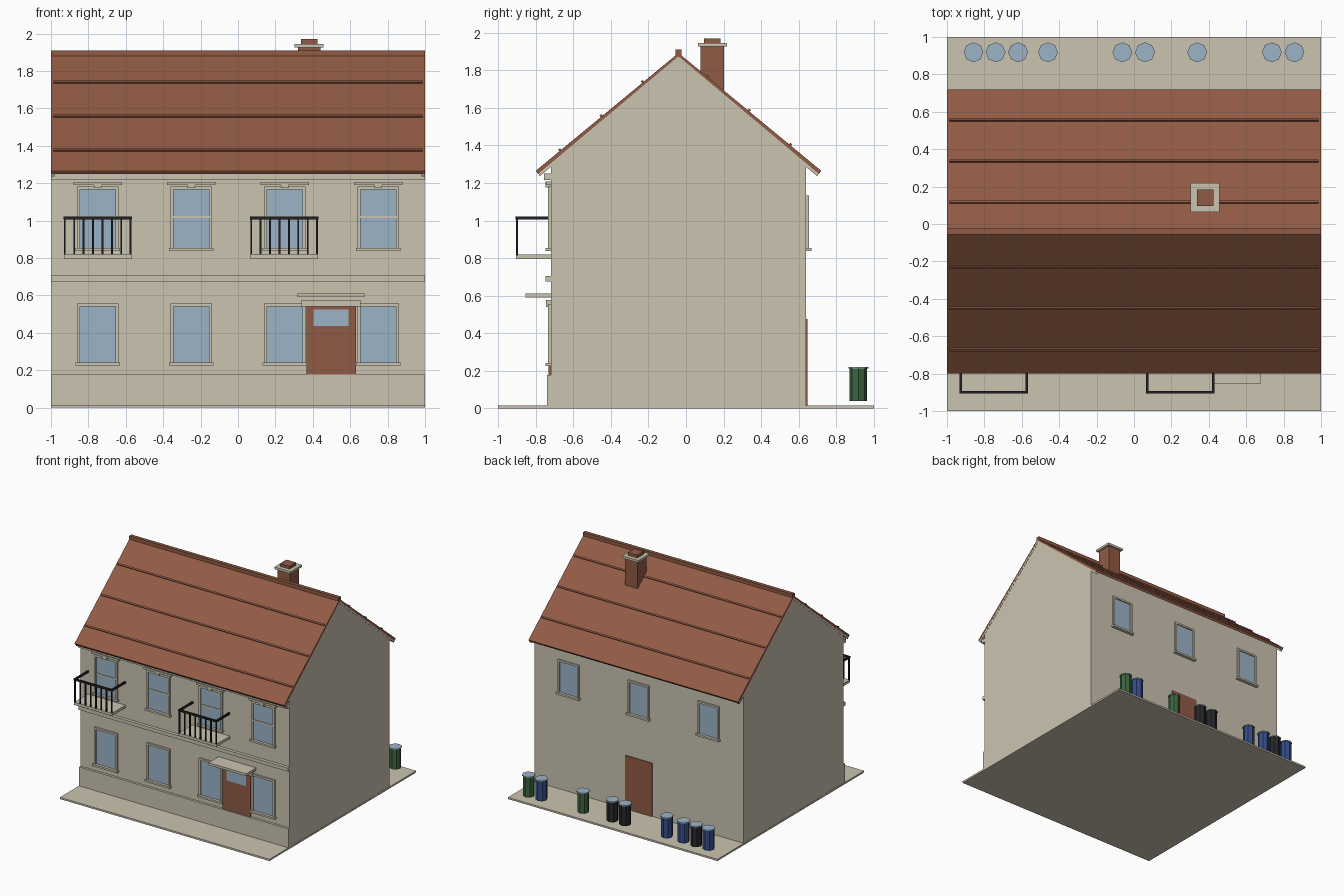
import bpy, bmesh, math
from mathutils import Matrix, Vector

if "Cube" in bpy.data.objects:
    bpy.data.objects.remove(bpy.data.objects["Cube"])


def colour(name, r, g, b):
    m = bpy.data.materials.new(name)
    m.diffuse_color = (r, g, b, 1)
    m.use_nodes = True
    m.node_tree.nodes["Principled BSDF"].inputs["Base Color"].default_value = m.diffuse_color
    return m


STONE = colour("cream stone", 0.60, 0.55, 0.44)
TILE = colour("terracotta", 0.285, 0.104, 0.058)
GLASS = colour("pale blue glass", 0.335, 0.455, 0.575)
IRON = colour("black iron", 0.014, 0.014, 0.016)
GREEN = colour("bin green", 0.045, 0.13, 0.05)
BLUE = colour("bin blue", 0.035, 0.075, 0.24)
BLACK = colour("bin black", 0.02, 0.021, 0.024)


def finish(name, bm, mat):
    bmesh.ops.recalc_face_normals(bm, faces=bm.faces)
    me = bpy.data.meshes.new(name)
    bm.to_mesh(me)
    bm.free()
    me.materials.append(mat)
    ob = bpy.data.objects.new(name, me)
    bpy.context.collection.objects.link(ob)
    return ob


def boxes(name, mat, *items):
    """One object from boxes given as (x0, x1, y0, y1, z0, z1)."""
    bm = bmesh.new()
    for x0, x1, y0, y1, z0, z1 in items:
        mtx = Matrix.Translation(((x0 + x1) / 2, (y0 + y1) / 2, (z0 + z1) / 2))
        mtx @= Matrix.Diagonal((x1 - x0, y1 - y0, z1 - z0, 1))
        bmesh.ops.create_cube(bm, size=1, matrix=mtx)
    return finish(name, bm, mat)


def extrude_x(name, mat, profile, x0, x1):
    """Extrude a (y, z) outline along x."""
    bm = bmesh.new()
    face = bm.faces.new([bm.verts.new((x0, y, z)) for y, z in profile])
    new = bmesh.ops.extrude_face_region(bm, geom=[face])["geom"]
    bmesh.ops.translate(bm, vec=(x1 - x0, 0, 0),
                        verts=[v for v in new if isinstance(v, bmesh.types.BMVert)])
    return finish(name, bm, mat)


# Main shell
FRONT, BACK, RIDGE = -0.72, 0.64, -0.04
SLOPE = 0.825
TOP = 1.892


def roof_z(y):
    return TOP - SLOPE * abs(y - RIDGE)


boxes("ground_slab", STONE, (-1, 1, -1, 1, 0, 0.015))
extrude_x("house_walls", STONE,
          [(FRONT, 0.005), (BACK, 0.005), (BACK, roof_z(BACK) - 0.02),
           (RIDGE, TOP - 0.02), (FRONT, roof_z(FRONT) - 0.02)], -0.998, 0.998)
boxes("plinth", STONE, (-0.999, 0.999, -0.74, FRONT, 0.01, 0.178))
boxes("string_course", STONE, (-0.999, 0.999, -0.748, FRONT, 0.675, 0.705))
boxes("eaves_cornice", STONE, (-0.999, 0.999, -0.757, FRONT, 1.217, 1.25))


# Roof sheet and gable verges
def chevron(y_front, y_back, drop, thick):
    ys = (y_front, RIDGE, y_back)
    return ([(y, roof_z(y) - drop) for y in ys] +
            [(y + (0.012 if y < RIDGE else -0.012 if y > RIDGE else 0),
              roof_z(y) - drop - thick) for y in reversed(ys)])


extrude_x("roof", TILE, chevron(-0.80, 0.72, 0, 0.017), -1, 1)
for s in (-1, 1):
    extrude_x("gable_verge", STONE, chevron(-0.79, 0.71, 0.015, 0.022),
              s * 0.98, s * 0.9995)
boxes("ridge_cap", TILE, (-1, 1, -0.055, -0.025, 1.87, 1.91))

# Raised tile courses on both slopes
for side in (-1, 1):
    bm = bmesh.new()
    for d in (0.155, 0.375, 0.595):
        shift = 0.035 if side < 0 else 0
        y = RIDGE + side * (d + shift)
        mtx = Matrix.Translation((0, y, roof_z(y) + 0.002))
        mtx @= Matrix.Rotation(-side * math.atan(SLOPE), 4, "X")
        mtx @= Matrix.Diagonal((1.975, 0.013, 0.018, 1))
        bmesh.ops.create_cube(bm, size=1, matrix=mtx)
    finish("tile_courses", bm, TILE)

# Chimney
boxes("chimney_stack", TILE, (0.32, 0.44, 0.078, 0.203, 1.6, 1.93))
boxes("chimney_cap", STONE, (0.303, 0.458, 0.063, 0.218, 1.926, 1.945))
boxes("chimney_pot", TILE, (0.336, 0.425, 0.096, 0.185, 1.94, 1.97))


def window(x, z0, z1, wall, out, half, head=False, bar=False):
    """Glass, four-sided frame and sill; out is -1 at front, +1 at back."""
    def slab(a, b, depth, lo, hi):
        y0, y1 = sorted((wall - out * 0.005, wall + out * depth))
        return (x + a, x + b, y0, y1, lo, hi)
    t = 0.016
    boxes("window_glass", GLASS, slab(-half, half, 0.004, z0, z1))
    parts = [slab(-half - t, -half, 0.014, z0, z1 + t),
             slab(half, half + t, 0.014, z0, z1 + t),
             slab(-half, half, 0.014, z1, z1 + t)]
    if bar:
        parts.append(slab(-half, half, 0.009, 1.013, 1.025))
    boxes("window_frame", STONE, *parts)
    boxes("window_sill", STONE, slab(-half - 0.025, half + 0.025, 0.027, z0 - 0.016, z0))
    if head:
        boxes("window_head", STONE,
              slab(-0.13, 0.13, 0.025, z1 + 0.023, z1 + 0.04),
              slab(-0.02, 0.02, 0.029, z1 + 0.008, z1 + 0.04))


for x in (-0.75, -0.25, 0.25, 0.75):
    window(x, 0.24, 0.54, FRONT, -1, 0.095)
    window(x, 0.853, 1.167, FRONT, -1, 0.095, head=True, bar=True)
for x in (-0.667, 0, 0.667):
    window(x, 0.853, 1.118, BACK, 1, 0.085)

# Front door with light, lintel and canopy; plain back door
boxes("front_door", TILE, (0.367, 0.63, -0.732, -0.715, 0.178, 0.54))
boxes("door_light", GLASS, (0.405, 0.59, -0.735, -0.73, 0.435, 0.525))
boxes("door_lintel", STONE, (0.34, 0.655, -0.745, -0.715, 0.54, 0.576))
boxes("door_canopy", STONE, (0.317, 0.677, -0.855, -0.715, 0.59, 0.611))
boxes("back_door", TILE, (-0.128, 0.128, 0.63, 0.648, 0.015, 0.475))

# Balconies
for x in (-0.75, 0.247):
    boxes("balcony_slab", STONE, (x - 0.18, x + 0.18, -0.905, -0.715, 0.795, 0.818))
    h = 0.183
    boxes("balcony_handrail", IRON,
          (x - h, x + h, -0.907, -0.893, 1.006, 1.022),
          (x - h, x - h + 0.014, -0.893, -0.72, 1.006, 1.022),
          (x + h - 0.014, x + h, -0.893, -0.72, 1.006, 1.022))
    bars = [x - 0.176 + 0.352 * i / 7 for i in range(8)]
    boxes("balcony_balusters", IRON,
          *[(b - 0.005, b + 0.005, -0.905, -0.895, 0.815, 1.008) for b in bars])


# Octagonal bins with pale lids
def drum(name, mat, x, r, z0, z1):
    bm = bmesh.new()
    bmesh.ops.create_cone(bm, cap_ends=True, segments=8, radius1=r, radius2=r,
                          depth=z1 - z0,
                          matrix=Matrix.Translation((x, 0.918, (z0 + z1) / 2)))
    finish(name, bm, mat)


for x, mat in ((-0.858, BLUE), (-0.74, BLACK), (-0.62, BLUE), (-0.46, BLUE),
               (-0.062, BLACK), (0.059, BLACK), (0.338, GREEN),
               (0.737, BLUE), (0.858, GREEN)):
    drum("bin_body", mat, x, 0.047, 0.04, 0.212)
    drum("bin_lid", GLASS, x, 0.053, 0.212, 0.22)
